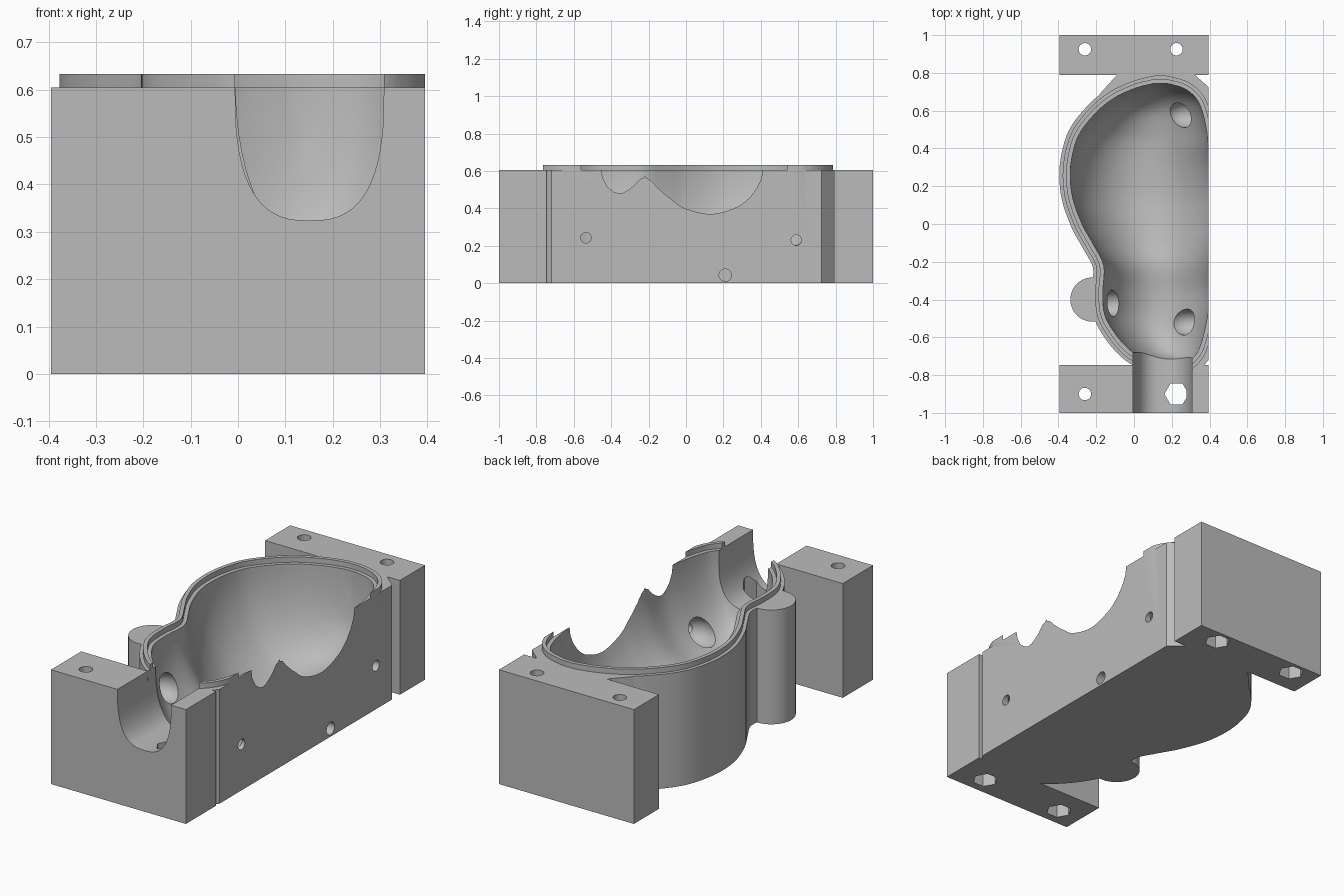
import bpy, bmesh, math
from mathutils import Vector, Matrix

cube = bpy.data.objects.get("Cube")
if cube:
    bpy.data.objects.remove(cube, do_unlink=True)

TOP, LIP, SIDE = 0.605, 0.633, 0.395

# Cavity stations from front to back: y, left edge, right edge, depth
STATIONS = [
    (-.745, .2, .25, .1), (-.73, .1, .29, .22), (-.7, .03, .32, .32),
    (-.66, -.03, .345, .37), (-.58, -.1, .37, .42), (-.48, -.155, .39, .44),
    (-.36, -.165, .407, .44), (-.22, -.16, .396, .43), (-.1, -.22, .41, .46),
    (0, -.275, .43, .48), (.14, -.325, .44, .5), (.28, -.337, .425, .5),
    (.41, -.315, .395, .49), (.5, -.275, .383, .47), (.6, -.19, .36, .43),
    (.67, -.1, .325, .36), (.72, .01, .26, .26), (.745, .11, .17, .1)]

grey = bpy.data.materials.new("plain grey")
grey.use_nodes = True
grey.diffuse_color = (.5, .5, .5, 1)
grey.node_tree.nodes["Principled BSDF"].inputs["Base Color"].default_value = (.5, .5, .5, 1)


def smooth_stations(steps=5):
    """Catmull-Rom interpolation of the stations."""
    pts = [Vector(s) for s in STATIONS]
    out = []
    for i in range(len(pts) - 1):
        b, c = pts[i], pts[i + 1]
        a = pts[max(i - 1, 0)]
        d = pts[min(i + 2, len(pts) - 1)]
        for k in range(steps):
            t = k / steps
            out.append(b + (c - a) * (t / 2)
                       + (2 * a - 5 * b + 4 * c - d) * (t * t / 2)
                       + (3 * b - a - 3 * c + d) * (t ** 3 / 2))
    return out + [pts[-1]]


def loft(name, rings):
    """Closed solid through equal-sized rings of points."""
    bm = bmesh.new()
    loops = [[bm.verts.new(p) for p in ring] for ring in rings]
    n = len(loops[0])
    for a, b in zip(loops, loops[1:]):
        for i in range(n):
            j = (i + 1) % n
            bm.faces.new((a[i], a[j], b[j], b[i]))
    bm.faces.new(loops[0])
    bm.faces.new(loops[-1][::-1])
    bmesh.ops.recalc_face_normals(bm, faces=bm.faces)
    return to_object(name, bm)


def to_object(name, bm):
    mesh = bpy.data.meshes.new(name)
    bm.to_mesh(mesh)
    bm.free()
    mesh.materials.append(grey)
    ob = bpy.data.objects.new(name, mesh)
    bpy.context.collection.objects.link(ob)
    return ob


def prism(name, pts, z0, z1):
    return loft(name, [[(x, y, z) for x, y in pts] for z in (z0, z1)])


def box(name, x0, x1, y0, y1, z0, z1):
    return prism(name, [(x0, y0), (x1, y0), (x1, y1), (x0, y1)], z0, z1)


def circle(x, y, r, n):
    return [(x + r * math.cos(2 * math.pi * i / n),
             y + r * math.sin(2 * math.pi * i / n)) for i in range(n)]


def trough(y, left, right, depth, power, n=32):
    """U-shaped section open upward, continued above the lip."""
    mid, half = (left + right) / 2, (right - left) / 2
    ring = [(left, y, .7)]
    for i in range(n + 1):
        c, s = math.cos(math.pi * i / n), math.sin(math.pi * i / n)
        ring.append((mid - half * math.copysign(abs(c) ** (2 / power), c), y,
                     TOP - depth * max(s, 0) ** (2 / power)))
    return ring + [(right, y, .7)]


def ellipsoid(name, centre, radii):
    bm = bmesh.new()
    bmesh.ops.create_uvsphere(bm, u_segments=32, v_segments=16, radius=1,
                              matrix=Matrix.LocRotScale(Vector(centre), None, Vector(radii)))
    return to_object(name, bm)


def combine(target, other, operation):
    """Apply one exact boolean and discard the helper."""
    mod = target.modifiers.new("combine", "BOOLEAN")
    mod.operation, mod.solver, mod.object = operation, "EXACT", other
    bpy.context.view_layer.update()
    graph = bpy.context.evaluated_depsgraph_get()
    mesh = bpy.data.meshes.new_from_object(target.evaluated_get(graph))
    target.modifiers.clear()
    target.data = mesh
    bpy.data.objects.remove(other, do_unlink=True)


stations = smooth_stations()
outline = ([Vector((s[1], s[0])) for s in stations]
           + [Vector((s[2], s[0])) for s in reversed(stations)])


def offset_outline(dist):
    out = []
    for i, p in enumerate(outline):
        t = (outline[(i + 1) % len(outline)] - outline[i - 1]).normalized()
        out.append(p + Vector((-t.y, t.x)) * dist)
    return out


# Solid parts: shell, end blocks, fillers, side boss and raised lip
shell = prism("mould_half", offset_outline(.058), 0, TOP)
solids = [
    box("back_block", -SIDE, .45, .79, 1, 0, TOP),
    box("front_block", -SIDE, .45, -1, -.747, 0, TOP),
    prism("back_filler", [(-.18, .69), (-.08, .8), (.31, .8), (.4, .72), (.45, .6), (0, .5)], 0, TOP),
    prism("front_filler", [(.45, -.6), (.45, -.66), (.395, -.72), (.36, -.76), (.1, -.78), (.1, -.6)], 0, TOP),
    prism("side_boss", circle(-.22, -.4, .117, 48), 0, TOP),
    prism("raised_lip", offset_outline(.04), .5, LIP)]
for part in solids:
    combine(shell, part, "UNION")

# Cuts: lip recess, flat side, cavity, pouring channel
cuts = [
    prism("lip_recess", offset_outline(.02), TOP, .7),
    box("side_trim", SIDE, .7, -1.2, 1.2, -.1, .8),
    loft("cavity", [trough(*s, 2) for s in stations]),
    loft("channel", [trough(y, -.006, .308, .281, 2.7) for y in (-1.1, -.68)])]

# Pockets in the cavity wall
for x, y, z in ((.27, .58, .25), (.28, -.52, .25), (-.12, -.42, .36)):
    cuts.append(ellipsoid("pocket", (x, y, z), (.1, .07, .075)))

# Bolt holes with hexagonal nut recesses below
for x in (-.26, .225):
    for y in (-.9, .925):
        cuts.append(prism("bolt_hole", circle(x, y, .033, 24), .3, .8))
        cuts.append(prism("nut_recess", circle(x, y, .064, 6), -.1, .4))

# Round holes through the flat side
for y, z in ((-.535, .243), (.59, .23), (.21, .043)):
    cuts.append(loft("side_hole", [[(x, a, b) for a, b in circle(y, z, .028 if z > .1 else .033, 24)]
                                   for x in (.27, .5)]))
for part in cuts:
    combine(shell, part, "DIFFERENCE")

bpy.ops.object.select_all(action="DESELECT")
shell.select_set(True)
bpy.context.view_layer.objects.active = shell
bpy.ops.object.shade_smooth_by_angle(angle=math.radians(30))
